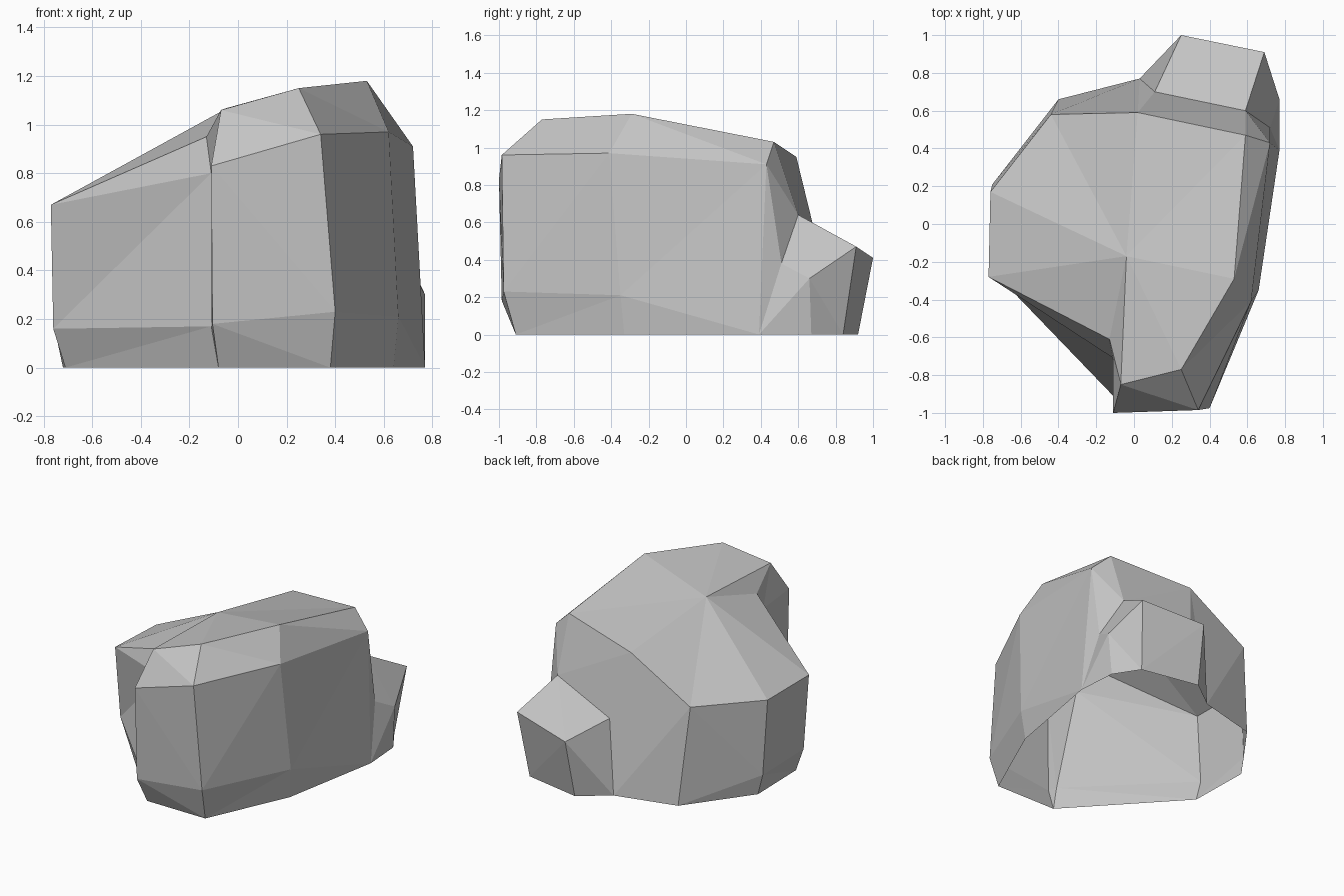
import bpy
import bmesh
from mathutils import Vector

default_cube = bpy.data.objects.get("Cube")
if default_cube:
    bpy.data.objects.remove(default_cube, do_unlink=True)

# Single stone colour
stone = bpy.data.materials.new("stone_grey")
stone.use_nodes = True
stone.diffuse_color = (0.55, 0.55, 0.55, 1)
stone.node_tree.nodes["Principled BSDF"].inputs["Base Color"].default_value = stone.diffuse_color


def loft_boulder(name, columns, apex):
    """Skin a closed row of vertical profiles and fan the crown; the foot stays open."""
    bm = bmesh.new()
    grid = [[bm.verts.new(point) for point in column] for column in columns]
    crown = bm.verts.new(apex)
    for left, right in zip(grid, grid[1:] + grid[:1]):
        for level in range(len(left) - 1):
            bm.faces.new((left[level], right[level], right[level + 1], left[level + 1]))
        bm.faces.new((left[-1], right[-1], crown))
    # Repeated profile points collapse, turning quads into triangles
    bmesh.ops.remove_doubles(bm, verts=bm.verts, dist=0.001)
    bmesh.ops.triangulate(bm, faces=bm.faces, quad_method="BEAUTY")
    bmesh.ops.recalc_face_normals(bm, faces=bm.faces)
    mesh = bpy.data.meshes.new(name)
    bm.to_mesh(mesh)
    bm.free()
    mesh.materials.append(stone)
    for polygon in mesh.polygons:
        polygon.use_smooth = False
    obj = bpy.data.objects.new(name, mesh)
    bpy.context.collection.objects.link(obj)
    return obj


# Front block corners
step_foot = Vector((-.08, -.905, 0))
step_low = Vector((-.105, -.985, .18))
step_high = Vector((-.11, -1, .83))
step_crown = Vector((-.07, -.85, 1.06))
front_foot = Vector((.38, -.91, 0))

# Side and back corners
side_foot = Vector((.77, .39, 0))
side_dent = Vector((.72, .51, .38))
side_shoulder = Vector((.72, .43, .91))
side_crown = Vector((.59, .47, 1.03))
back_foot = Vector((.03, .77, 0))
back_crown = Vector((.02, .59, .95))
rear_foot = Vector((-.4, .66, 0))
rear_crown = Vector((-.44, .58, .68))

# Corners where the small outcrop meets the boulder
outcrop_ridge = Vector((.59, .6, .64))
outcrop_seam = Vector((.11, .7, .5))

# Low flank and recess corners
flank_back = Vector((-.76, .17, .66))
flank_front = Vector((-.77, -.28, .67))
flank_foot = Vector((-.71, -.22, 0))
flank_low = Vector((-.76, -.235, .16))
recess_high = Vector((-.11, -.71, .8))
recess_crown = Vector((-.13, -.61, .95))

# Profiles from foot to crown, going round from the front step
front_profiles = [
    [step_foot, step_low, step_high, step_crown],
    [front_foot, step_low, step_high, step_crown],
    [front_foot, (.4, -.975, .23), (.34, -.985, .96), (.25, -.77, 1.15)],
    [(.64, -.33, 0), (.66, -.35, .21), (.62, -.41, .97), (.53, -.29, 1.18)],
    [side_foot, side_foot, side_shoulder, side_crown],
]
outcrop_profiles = [
    [side_foot, side_dent, side_shoulder, side_crown],
    [side_foot, side_dent, outcrop_ridge, side_crown],
    [(.75, .67, 0), (.77, .66, .3), outcrop_ridge, side_crown],
    [(.64, .84, 0), (.69, .91, .47), outcrop_ridge, side_crown],
    [(.23, .92, 0), (.25, 1, .41), outcrop_seam, back_crown],
    [back_foot, back_foot, outcrop_seam, back_crown],
]
flank_profiles = [
    [back_foot, back_foot, back_crown, back_crown],
    [rear_foot, rear_foot, rear_crown, rear_crown],
    [(-.72, .22, 0), (-.75, .21, .14), flank_back, flank_back],
    [flank_foot, flank_low, flank_front, flank_front],
    [flank_foot, flank_low, recess_high, recess_crown],
    [step_foot, (-.11, -.91, .17), recess_high, recess_crown],
]
loft_boulder("boulder", front_profiles + outcrop_profiles + flank_profiles, (-.04, -.17, 1.07))
